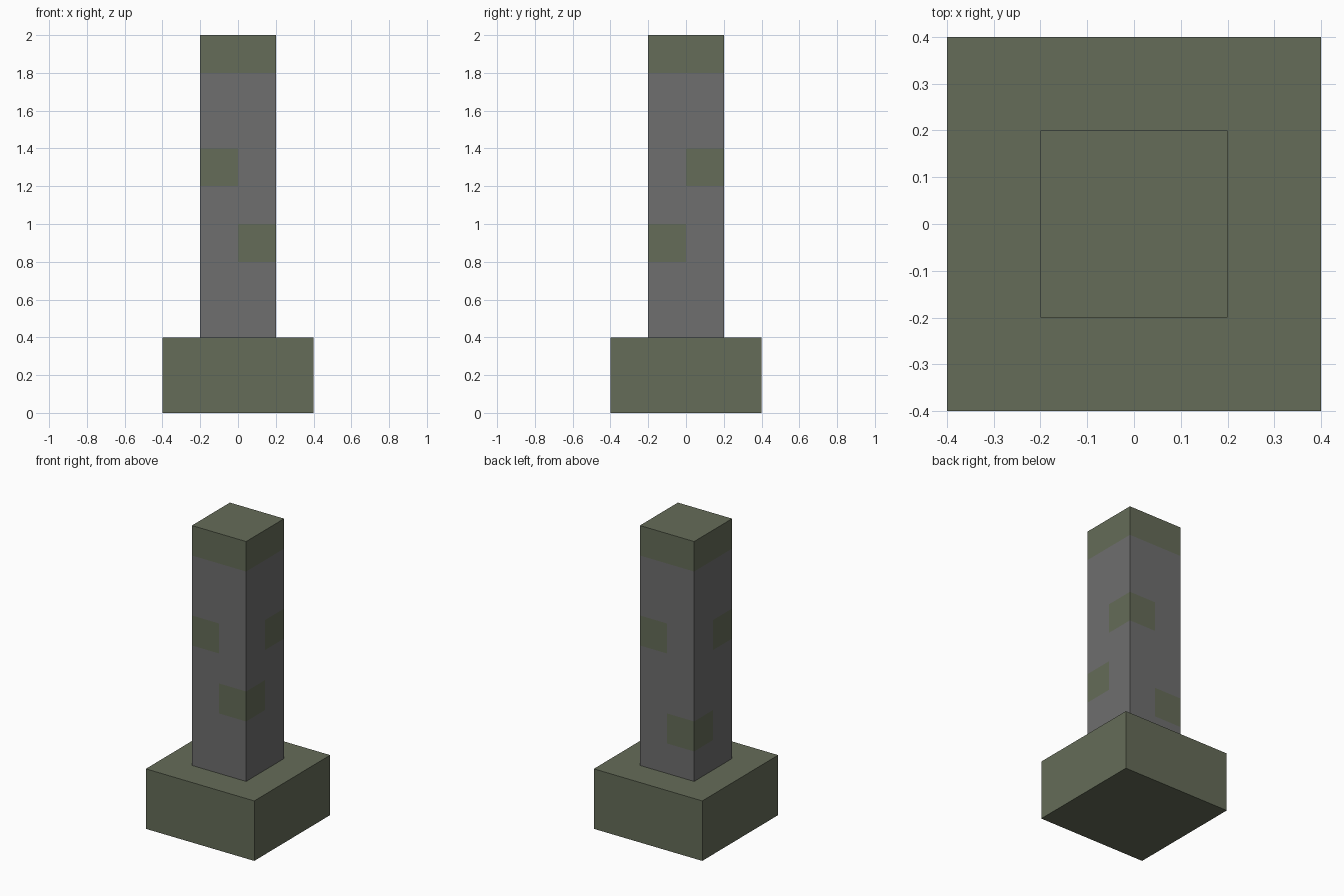
import bpy
import bmesh
from mathutils import Matrix, Vector

cube = bpy.data.objects.get("Cube")
if cube:
    bpy.data.objects.remove(cube, do_unlink=True)


def make_material(name, color):
    mat = bpy.data.materials.new(name)
    mat.use_nodes = True
    mat.diffuse_color = color
    mat.node_tree.nodes["Principled BSDF"].inputs["Base Color"].default_value = color
    return mat


stone = make_material("grey stone", (0.156, 0.156, 0.156, 1))
moss = make_material("mossy green", (0.130, 0.150, 0.098, 1))


def make_box(name, width, bottom, top, materials, cuts=(), rule=None):
    """Square block, optionally sliced by planes and coloured by face centre."""
    bm = bmesh.new()
    bmesh.ops.create_cube(bm, size=1, matrix=Matrix.Translation((0, 0, (bottom + top) / 2))
                          @ Matrix.Diagonal((width, width, top - bottom, 1)))
    for point, normal in cuts:
        bmesh.ops.bisect_plane(bm, geom=bm.verts[:] + bm.edges[:] + bm.faces[:],
                               plane_co=point, plane_no=normal)
    if rule:
        for face in bm.faces:
            face.material_index = rule(face.calc_center_median())
    mesh = bpy.data.meshes.new(name)
    bm.to_mesh(mesh)
    bm.free()
    for mat in materials:
        mesh.materials.append(mat)
    obj = bpy.data.objects.new(name, mesh)
    bpy.context.collection.objects.link(obj)
    return obj


# Base block
make_box("base", 0.8, 0, 0.4, [moss])

# Pillar with a green cap band and one green block per corner
# Key: (on +x side, on +y side) -> bottom height of the block
corner_blocks = {(True, False): 0.8, (True, True): 1.2,
                 (False, False): 1.2, (False, True): 0.6}


def pillar_color(center):
    if center.z > 1.8:
        return 1
    low = corner_blocks[(center.x > 0, center.y > 0)]
    return int(low < center.z < low + 0.2)


origin = Vector((0, 0, 0))
slices = [(origin, (1, 0, 0)), (origin, (0, 1, 0))]
slices += [((0, 0, z), (0, 0, 1)) for z in (0.6, 0.8, 1.0, 1.2, 1.4, 1.8)]
make_box("pillar", 0.4, 0.4, 2, [stone, moss], slices, pillar_color)
